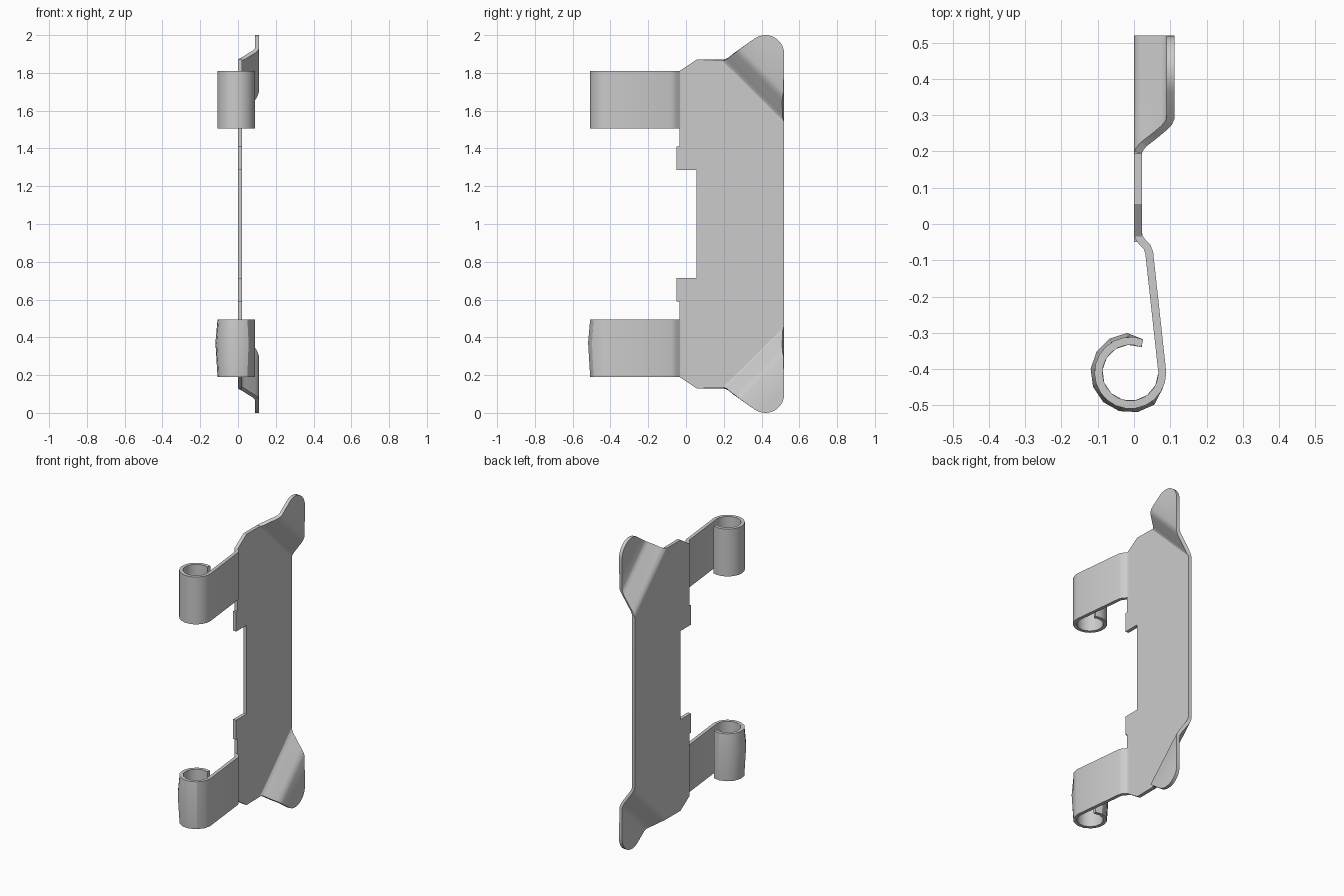
import bpy, bmesh, math
from mathutils import Vector

if "Cube" in bpy.data.objects:
    bpy.data.objects.remove(bpy.data.objects["Cube"])

T = 0.022  # sheet thickness

grey = bpy.data.materials.new("plain grey")
grey.diffuse_color = (0.6, 0.6, 0.6, 1)
grey.use_nodes = True
grey.node_tree.nodes["Principled BSDF"].inputs["Base Color"].default_value = grey.diffuse_color


def make_object(name, bm):
    mesh = bpy.data.meshes.new(name)
    bm.to_mesh(mesh)
    bm.free()
    mesh.materials.append(grey)
    ob = bpy.data.objects.new(name, mesh)
    bpy.context.collection.objects.link(ob)
    bpy.ops.object.select_all(action='DESELECT')
    ob.select_set(True)
    bpy.context.view_layer.objects.active = ob
    return ob


# --- Back plate: half outline (y, height above the middle), mirrored in z ---
half = [(0.52, 0.88)]
for i in range(11):  # rounded ear tip
    a = math.radians(123 * i / 10)
    half.append((0.42 + 0.1 * math.cos(a), 0.9 + 0.1 * math.sin(a)))
half += [(0.25, 0.902), (0.225, 0.881), (0.20, 0.87), (0.055, 0.87), (-0.035, 0.81),
         (-0.035, 0.41), (-0.05, 0.41), (-0.05, 0.285), (0.055, 0.285)]
outline = [(y, 1 + h) for y, h in half] + [(y, 1 - h) for y, h in reversed(half)]

bm = bmesh.new()
bm.faces.new([bm.verts.new((0, y, z)) for y, z in outline])

# Diagonal folds that lift both ears: (y + height, lift)
folds = [(1.065, 0.0), (1.085, 0.006), (1.105, 0.018),
         (1.185, 0.074), (1.205, 0.085), (1.225, 0.09)]
for side in (1, -1):
    for s, _ in folds:
        bmesh.ops.bisect_plane(bm, geom=bm.verts[:] + bm.edges[:] + bm.faces[:], dist=1e-5,
                               plane_co=(0, s, 1), plane_no=(0, 1, side))


def lift(s):
    if s <= folds[0][0]:
        return 0
    for (s0, x0), (s1, x1) in zip(folds, folds[1:]):
        if s <= s1:
            return x0 + (x1 - x0) * (s - s0) / (s1 - s0)
    return folds[-1][1]


for v in bm.verts:
    v.co.x = lift(v.co.y + abs(v.co.z - 1))
bm.normal_update()
plate = make_object("back_plate", bm)
mod = plate.modifiers.new("thickness", 'SOLIDIFY')
mod.thickness = T
mod.offset = 1
bpy.ops.object.modifier_apply(modifier=mod.name)
bpy.ops.object.shade_smooth_by_angle(angle=math.radians(30))


# --- Hinge straps: a bent strip ending in an open curl ---
def hinge_strap(name, z0, z1, segments, bulge):
    centre = Vector((-0.01, -0.41))
    path = [Vector(p) for p in ((0.011, -0.02), (0.013, -0.036), (0.022, -0.049),
                                (0.036, -0.063), (0.042, -0.08))]
    first_curl = len(path)
    for i in range(segments + 1):
        a = -math.radians(292 * i / segments)
        path.append(centre + 0.088 * Vector((math.cos(a), math.sin(a))))
    # offset the path to both sides
    outer, inner = [], []
    for i, p in enumerate(path):
        d_in = (p - path[max(i - 1, 0)]).normalized()
        d_out = (path[min(i + 1, len(path) - 1)] - p).normalized()
        d = (d_in + d_out).normalized()
        n = Vector((-d.y, d.x))
        outer.append(p + n * T / 2)
        inner.append(p - n * T / 2)
    bm = bmesh.new()
    rings = []
    for z, grow in ((z0, 0), ((z0 + z1) / 2 + 0.03, bulge), (z1, 0)):
        ring = []
        for i, p in enumerate(outer):
            q = p.copy()
            if first_curl + 1 < i < len(outer) - 1:  # slight barrel shape
                q += (p - centre).normalized() * grow
            ring.append(bm.verts.new((q.x, q.y, z)))
        ring += [bm.verts.new((p.x, p.y, z)) for p in reversed(inner)]
        rings.append(ring)
    n = len(rings[0])
    for low, high in zip(rings, rings[1:]):
        for i in range(n):
            j = (i + 1) % n
            bm.faces.new((low[i], low[j], high[j], high[i]))
    for ring in (rings[0], rings[-1]):
        for i in range(n // 2 - 1):
            bm.faces.new((ring[i], ring[i + 1], ring[n - 2 - i], ring[n - 1 - i]))
    bmesh.ops.recalc_face_normals(bm, faces=bm.faces[:])
    make_object(name, bm)
    bpy.ops.object.shade_smooth_by_angle(angle=math.radians(30))


hinge_strap("upper_hinge_strap", 1.506, 1.81, 18, 0.0)
hinge_strap("lower_hinge_strap", 0.19, 0.494, 11, 0.011)
